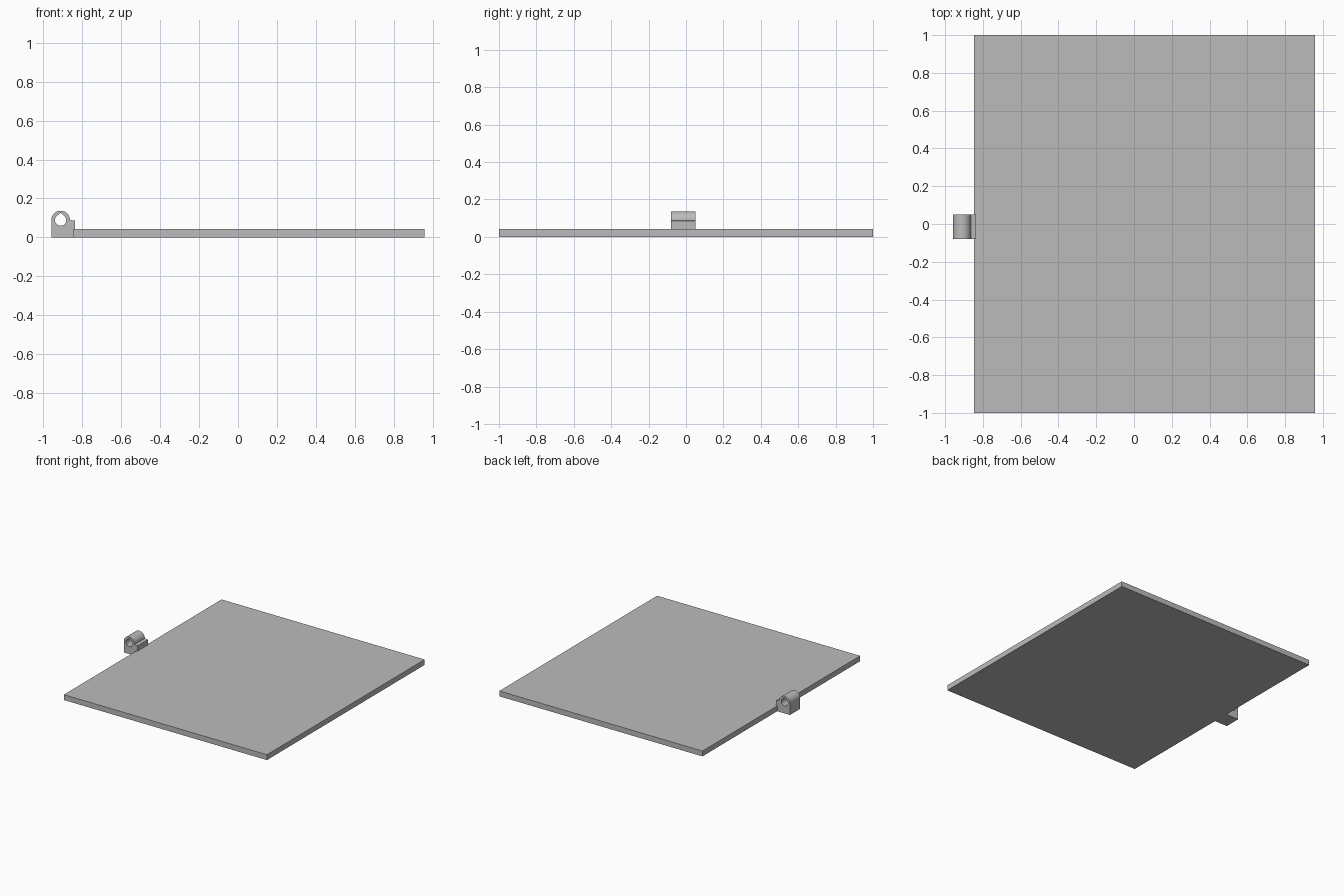
import bpy
import bmesh
from math import sin, cos, pi, radians

cube = bpy.data.objects.get("Cube")
if cube:
    bpy.data.objects.remove(cube, do_unlink=True)

grey = bpy.data.materials.new("plain grey")
grey.use_nodes = True
colour = (0.5, 0.5, 0.5, 1)
grey.diffuse_color = colour
grey.node_tree.nodes["Principled BSDF"].inputs["Base Color"].default_value = colour


def add_object(name, bm):
    bmesh.ops.recalc_face_normals(bm, faces=bm.faces)
    mesh = bpy.data.meshes.new(name)
    bm.to_mesh(mesh)
    bm.free()
    mesh.materials.append(grey)
    obj = bpy.data.objects.new(name, mesh)
    bpy.context.collection.objects.link(obj)
    return obj


def extrude_profile(name, loops, y0, y1):
    """Fill closed x-z loops (outline plus holes) and extrude along y."""
    bm = bmesh.new()
    for loop in loops:
        verts = [bm.verts.new((x, y0, z)) for x, z in loop]
        for a, b in zip(verts, verts[1:] + verts[:1]):
            bm.edges.new((a, b))
    bmesh.ops.triangle_fill(bm, edges=bm.edges[:], use_beauty=True)
    result = bmesh.ops.extrude_face_region(bm, geom=bm.faces[:], use_keep_orig=True)
    moved = [g for g in result["geom"] if isinstance(g, bmesh.types.BMVert)]
    bmesh.ops.translate(bm, verts=moved, vec=(0, y1 - y0, 0))
    return add_object(name, bm)


def arc(cx, cz, r, start, end, n):
    angles = [radians(start + (end - start) * i / n) for i in range(n + 1)]
    return [(cx + r * cos(a), cz + r * sin(a)) for a in angles]


# Flat plate
left, right, thick = -0.846, 0.957, 0.043
extrude_profile("plate",
                [[(left, 0), (right, 0), (right, thick), (left, thick)]], -1, 1)

# Hinge lug: rounded top, small ledge over the plate, teardrop pin hole
cx, cz, r = -0.911, 0.089, 0.048
outline = [(cx - r, 0), (left, 0), (left, thick), (-0.836, thick), (-0.836, 0.086)]
outline += arc(cx, cz, r, 0, 180, 32)
hole = arc(cx, cz, 0.029, 135, 405, 32) + [(cx, cz + 0.037)]
lug = extrude_profile("hinge_lug", [outline, hole], -0.079, 0.051)

bpy.ops.object.select_all(action='DESELECT')
lug.select_set(True)
bpy.context.view_layer.objects.active = lug
bpy.ops.object.shade_smooth_by_angle(angle=radians(30))
